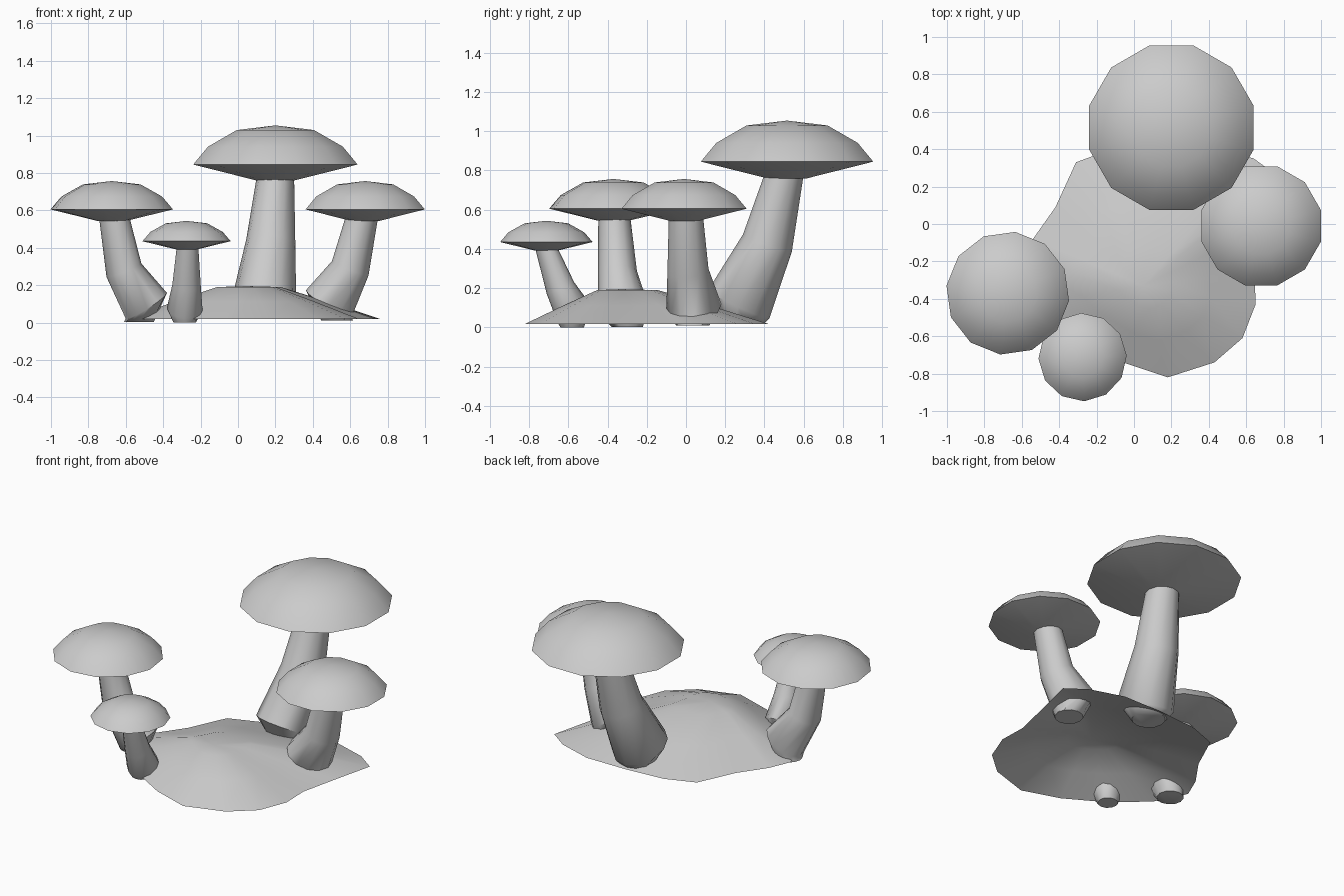
import bpy, bmesh, math
from mathutils import Vector

cube = bpy.data.objects.get("Cube")
if cube:
    bpy.data.objects.remove(cube, do_unlink=True)

GREY = (0.6, 0.6, 0.6, 1)
UP = Vector((0, 0, 1))
SIDES = 12

mat = bpy.data.materials.new("plain_grey")
mat.use_nodes = True
mat.diffuse_color = GREY
mat.node_tree.nodes["Principled BSDF"].inputs["Base Color"].default_value = GREY


def finish(bm, name, angle):
    mesh = bpy.data.meshes.new(name)
    bm.to_mesh(mesh)
    bm.free()
    mesh.materials.append(mat)
    obj = bpy.data.objects.new(name, mesh)
    bpy.context.collection.objects.link(obj)
    bpy.ops.object.select_all(action='DESELECT')
    obj.select_set(True)
    bpy.context.view_layer.objects.active = obj
    bpy.ops.object.shade_smooth_by_angle(angle=math.radians(angle))


def add_ring(bm, center, radius, axis=UP, turn=0):
    tilt = UP.rotation_difference(axis)
    ring = []
    for i in range(SIDES):
        a = math.radians(turn) + math.tau * i / SIDES
        ring.append(bm.verts.new(Vector(center) + tilt @ Vector((radius * math.cos(a), radius * math.sin(a), 0))))
    return ring


def bridge(bm, low, high):
    n = len(low)
    for i in range(n):
        j = (i + 1) % n
        bm.faces.new((low[i], low[j], high[j], high[i]))


def fan(bm, ring, tip):
    for i, v in enumerate(ring):
        bm.faces.new((v, ring[(i + 1) % len(ring)], tip))


# Cap: shallow cone below, faceted dome above
CAP_PROFILE = [(0.22, -0.19), (1, 0), (0.82, 0.21), (0.47, 0.405)]


def make_cap(name, center, radius, turn):
    bm = bmesh.new()
    c = Vector(center)
    rings = [add_ring(bm, c + UP * h * radius, r * radius, turn=turn) for r, h in CAP_PROFILE]
    for low, high in zip(rings, rings[1:]):
        bridge(bm, low, high)
    bm.faces.new(rings[0][::-1])
    fan(bm, rings[-1], bm.verts.new(c + UP * 0.46 * radius))
    finish(bm, name, 40)


# Stem: bent tube with a flared foot, listed from top to bottom
def make_stem(name, path):
    bm = bmesh.new()
    pts = [Vector(p[:3]) for p in path]
    last = len(pts) - 1
    rings = []
    for i, p in enumerate(pts):
        axis = UP
        if 0 < i < last:
            axis = (pts[i - 1] - p).normalized()
            if i < last - 1:
                axis = (axis + (p - pts[i + 1]).normalized()).normalized()
        rings.append(add_ring(bm, p, path[i][3], axis))
    for high, low in zip(rings, rings[1:]):
        bridge(bm, low, high)
    bm.faces.new(rings[0])
    bm.faces.new(rings[-1][::-1])
    finish(bm, name, 50)


# name: cap centre at rim height, cap radius, cap turn, stem path (x, y, z, radius)
MUSHROOMS = {
    "large": ((0.2, 0.515, 0.845), 0.455, 15,
              [(0.2, 0.5, 0.78, 0.1), (0.175, 0.415, 0.43, 0.132),
               (0.14, 0.27, 0.12, 0.172), (0.14, 0.3, 0.02, 0.1)]),
    "left": ((0.68, -0.01, 0.605), 0.33, 15,
             [(0.66, 0, 0.555, 0.088), (0.6, 0.01, 0.29, 0.105),
              (0.485, 0.04, 0.1, 0.142), (0.53, 0.035, 0.01, 0.085)]),
    "right": ((-0.675, -0.37, 0.605), 0.33, 23,
              [(-0.66, -0.365, 0.555, 0.082), (-0.61, -0.35, 0.28, 0.1),
               (-0.49, -0.32, 0.09, 0.13), (-0.53, -0.3, 0.003, 0.08)]),
    "small": ((-0.275, -0.712, 0.435), 0.236, 2,
              [(-0.27, -0.71, 0.4, 0.058), (-0.275, -0.64, 0.2, 0.076),
               (-0.285, -0.57, 0.07, 0.096), (-0.285, -0.58, 0, 0.06)]),
}
for size, (center, radius, turn, path) in MUSHROOMS.items():
    make_cap(size + "_mushroom_cap", center, radius, turn)
    make_stem(size + "_mushroom_stem", path)

# Ground mound: open irregular sheet rising to a small flat top
OUTLINE = [(0.18, -0.82), (0.43, -0.74), (0.58, -0.61), (0.65, -0.43), (0.645, -0.25),
           (0.7, -0.01), (0.765, 0.26), (0.64, 0.35), (0.42, 0.42), (0.15, 0.42),
           (-0.12, 0.4), (-0.31, 0.33), (-0.42, 0.09), (-0.54, -0.08), (-0.6, -0.22),
           (-0.5, -0.42), (-0.3, -0.6), (-0.06, -0.74)]
PEAK = Vector((0.05, -0.33, 0))
bm = bmesh.new()
levels = []
for scale, z in ((1, 0.018), (0.6, 0.112), (0.25, 0.19)):
    levels.append([bm.verts.new(PEAK.lerp(Vector((x, y, 0)), scale) + UP * z) for x, y in OUTLINE])
for low, high in zip(levels, levels[1:]):
    bridge(bm, low, high)
fan(bm, levels[-1], bm.verts.new(PEAK + UP * 0.195))
finish(bm, "ground_mound", 40)
